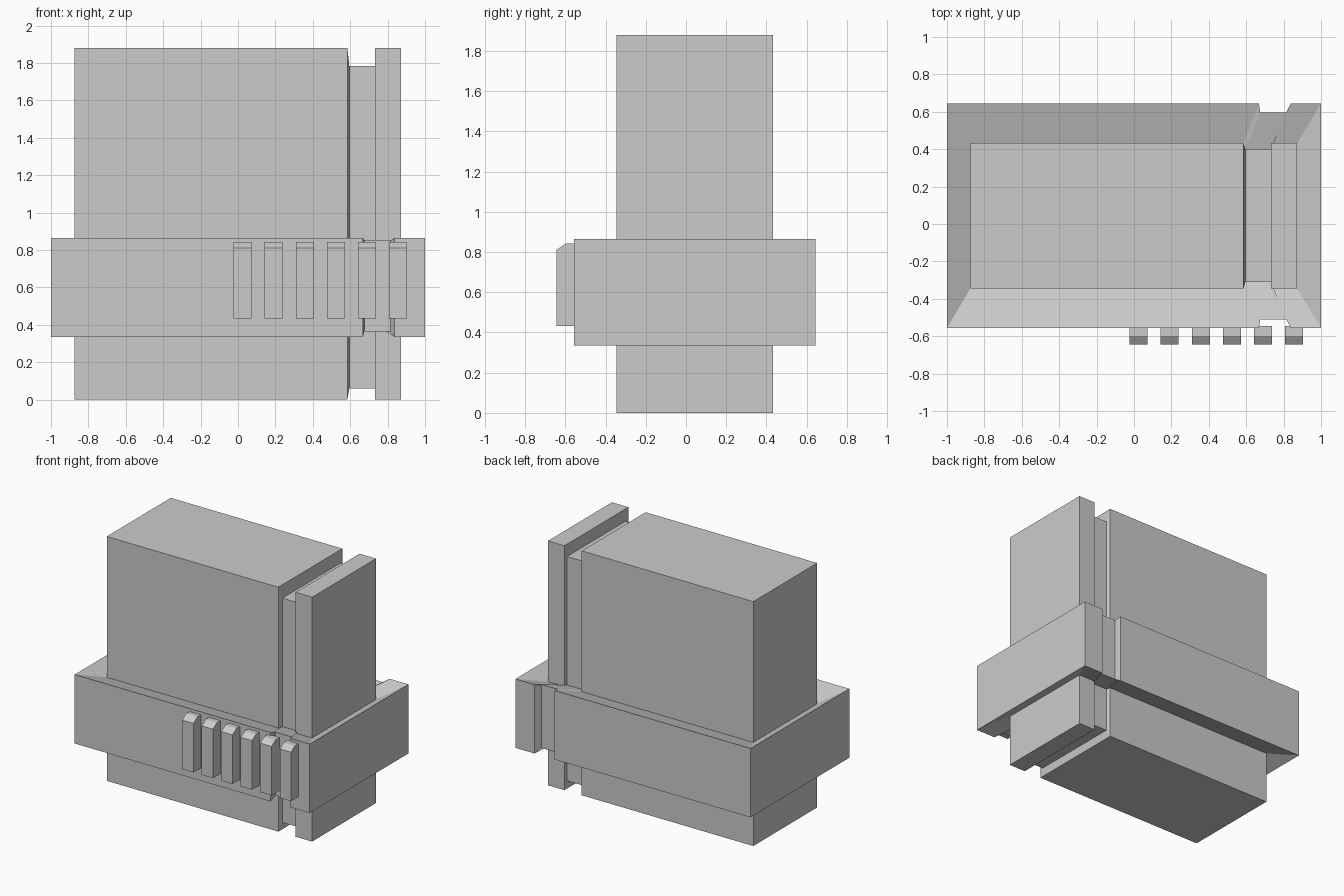
import bpy, bmesh

if "Cube" in bpy.data.objects:
    bpy.data.objects.remove(bpy.data.objects["Cube"])


def make_object(name, rings, cyclic=False, caps=True):
    """Loft equal-sized rings of points into a flat-shaded mesh."""
    bm = bmesh.new()
    loops = [[bm.verts.new(p) for p in ring] for ring in rings]
    for a, b in zip(loops, loops[1:]):
        n = len(a)
        for i in range(n):
            j = (i + 1) % n
            bm.faces.new((a[i], a[j], b[j], b[i]))
    if caps:
        bm.faces.new(loops[0][::-1])
        bm.faces.new(loops[-1])
    bmesh.ops.recalc_face_normals(bm, faces=bm.faces)
    mesh = bpy.data.meshes.new(name)
    bm.to_mesh(mesh)
    bm.free()
    obj = bpy.data.objects.new(name, mesh)
    bpy.context.collection.objects.link(obj)
    return obj


# Tall block with a shallow groove running right round it
FULL = (-0.345, 0.432, 0.0, 1.88)
SUNK = (-0.31, 0.40, 0.06, 1.785)
sections = [(-0.875, FULL), (0.585, FULL), (0.595, SUNK),
            (0.732, SUNK), (0.732, FULL), (0.872, FULL)]
make_object("block", [
    [(x, y0, z0), (x, y1, z0), (x, y1, z1), (x, y0, z1)]
    for x, (y0, y1, z0, z1) in sections])


# Band round the block: notched outside, dished top and bottom inside
def outline(xs, front, front_in, back, back_in):
    x0, a, b, c, d, x1 = xs
    return [(x0, front), (a, front), (b, front_in), (c, front_in),
            (d, front), (x1, front), (x1, back), (d, back),
            (c, back_in), (b, back_in), (a, back), (x0, back)]


outer = outline((-1, 0.668, 0.675, 0.815, 0.838, 1), -0.557, -0.51, 0.645, 0.595)
inner = outline((-0.875, 0.585, 0.595, 0.732, 0.732, 0.872),
                -0.345, -0.31, 0.432, 0.40)


def dip(i):
    # Notch corners sit slightly lower on the dished rim
    return 0.012 if i in (2, 3, 8, 9) else 0.0


def ring(points, z, sign=0):
    return [(x, y, z + sign * dip(i)) for i, (x, y) in enumerate(points)]


make_object("band", [ring(inner, 0.40), ring(outer, 0.335, 2.5),
                     ring(outer, 0.865, -1), ring(inner, 0.797)], caps=False)

# Row of grip ribs with a chamfered top front edge
profile = [(-0.645, 0.433), (-0.545, 0.433), (-0.545, 0.842),
           (-0.598, 0.842), (-0.645, 0.81)]
for k in range(6):
    cx = 0.025 + 0.166 * k
    make_object(f"grip_rib_{k + 1}", [
        [(cx + s * 0.048, y, z) for y, z in profile] for s in (-1, 1)])
